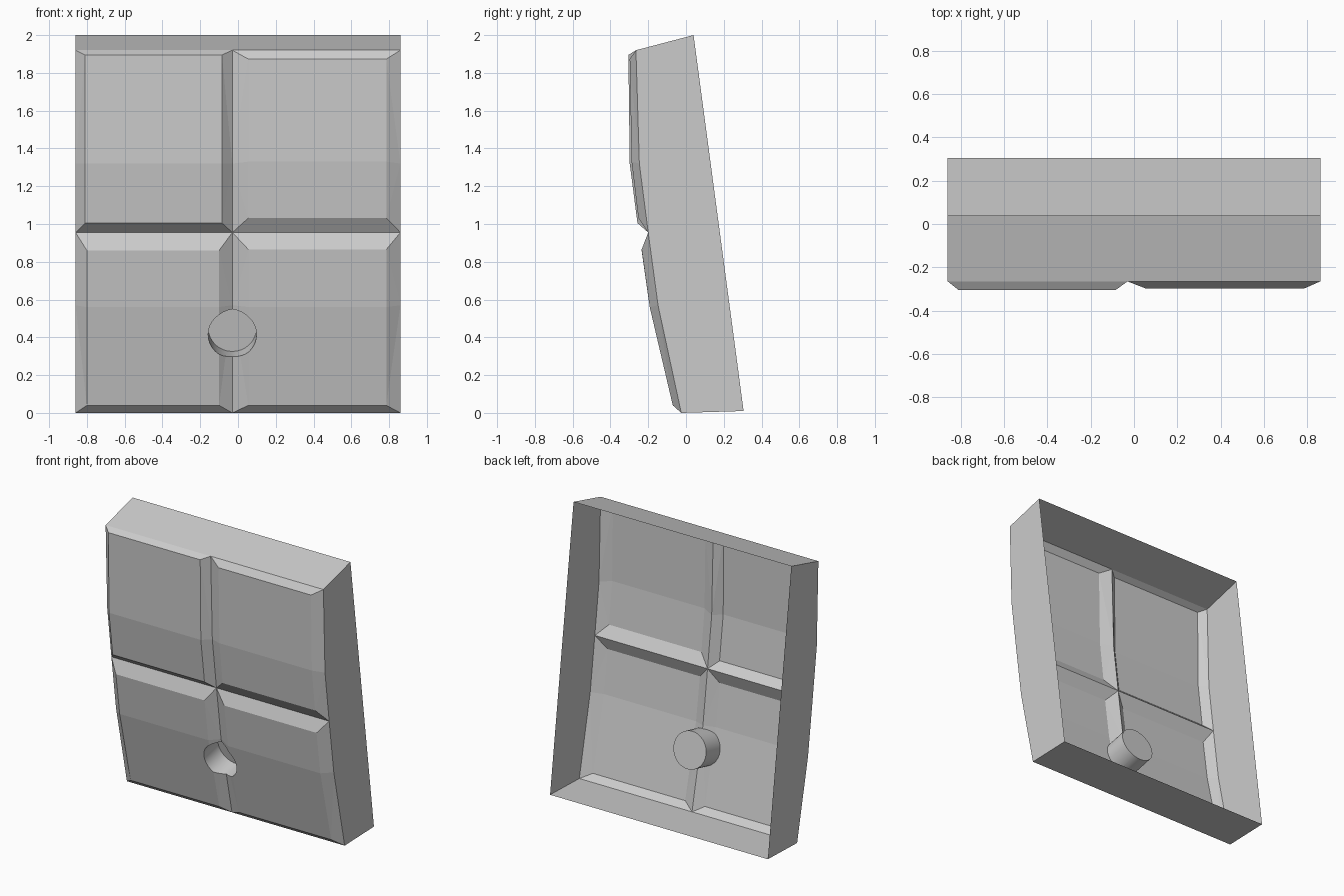
import bpy, bmesh, math
from mathutils import Vector, Matrix

if "Cube" in bpy.data.objects:
    bpy.data.objects.remove(bpy.data.objects["Cube"])

W, MID = 0.86, -0.03
# groove-level front profile and rear rim profile as (y, z), top to bottom
front = [(-0.265, 1.92), (-0.247, 1.32), (-0.20, 0.955), (-0.148, 0.57), (-0.025, 0.0)]
rear = [(0.04, 2.0), (0.07, 1.34), (0.165, 0.65), (0.305, 0.01)]
# raised panel profiles (y, z)
upper_l = [(-0.305, 1.895), (-0.298, 1.32), (-0.257, 1.005)]
upper_r = [(-0.298, 1.873), (-0.288, 1.33), (-0.252, 1.032)]
lower_l = [(-0.235, 0.86), (-0.192, 0.56), (-0.07, 0.04)]
lower_r = [(-0.235, 0.865), (-0.192, 0.56), (-0.07, 0.04)]

bm = bmesh.new()


def row(x, profile):
    return [bm.verts.new((x, y, z)) for y, z in profile]


cols = [row(x, front) for x in (-W, MID, W)]
back_l, back_r = row(-W, rear), row(W, rear)


def panel(col, start, x0, x1, profile):
    """One raised plate with four sloping borders."""
    bl = cols[col][start:start + 3]
    br = cols[col + 1][start:start + 3]
    a, b = row(x0, profile), row(x1, profile)
    for i in (0, 1):
        bm.faces.new((a[i], a[i + 1], b[i + 1], b[i]))
        bm.faces.new((bl[i], bl[i + 1], a[i + 1], a[i]))
        bm.faces.new((b[i], b[i + 1], br[i + 1], br[i]))
    bm.faces.new((bl[0], a[0], b[0], br[0]))
    bm.faces.new((a[2], bl[2], br[2], b[2]))


panel(0, 0, -0.81, -0.085, upper_l)
panel(1, 0, 0.055, 0.785, upper_r)
panel(0, 2, -0.80, -0.10, lower_l)
panel(1, 2, 0.055, 0.785, lower_r)

# side, top and bottom walls, plus a temporary back that closes the solid
bm.faces.new(cols[0] + back_l[::-1])
bm.faces.new(cols[2] + back_r[::-1])
for f, r in ((0, 0), (4, 3)):
    bm.faces.new([c[f] for c in cols] + [back_r[r], back_l[r]])
for i in range(3):
    bm.faces.new((back_l[i], back_l[i + 1], back_r[i + 1], back_r[i]))
bmesh.ops.triangulate(bm, faces=bm.faces[:])
bmesh.ops.recalc_face_normals(bm, faces=bm.faces[:])
mesh = bpy.data.meshes.new("panel_shell")
bm.to_mesh(mesh)
bm.free()
shell = bpy.data.objects.new("panel_shell", mesh)
bpy.context.collection.objects.link(shell)

# round recess, square to the sloping lower plate
axis = Vector((0, 0.975, 0.22)).normalized()
cap = Vector((MID, 0.0, 0.45))
RADIUS, LENGTH = 0.128, 0.6
bm = bmesh.new()
turn = Vector((0, 0, 1)).rotation_difference(axis).to_matrix().to_4x4()
bmesh.ops.create_cone(bm, cap_ends=True, segments=32, radius1=RADIUS, radius2=RADIUS,
                      depth=LENGTH,
                      matrix=Matrix.Translation(cap - axis * LENGTH / 2) @ turn)
cut_mesh = bpy.data.meshes.new("recess_cutter")
bm.to_mesh(cut_mesh)
bm.free()
cutter = bpy.data.objects.new("recess_cutter", cut_mesh)
cutter.hide_render = True
bpy.context.collection.objects.link(cutter)

mod = shell.modifiers.new("recess", 'BOOLEAN')
mod.operation, mod.solver, mod.object = 'DIFFERENCE', 'EXACT', cutter
bpy.context.view_layer.objects.active = shell
bpy.ops.object.modifier_apply(modifier=mod.name)
bpy.data.objects.remove(cutter)

# open the back; smooth only the round recess wall
bm = bmesh.new()
bm.from_mesh(shell.data)
bmesh.ops.delete(bm, geom=[f for f in bm.faces if f.normal.y > 0.8], context='FACES')
for f in bm.faces:
    f.smooth = all(abs((v.co - cap).cross(axis).length - RADIUS) < 0.002
                   for v in f.verts) and abs(f.normal.dot(axis)) < 0.1
bm.to_mesh(shell.data)
bm.free()
